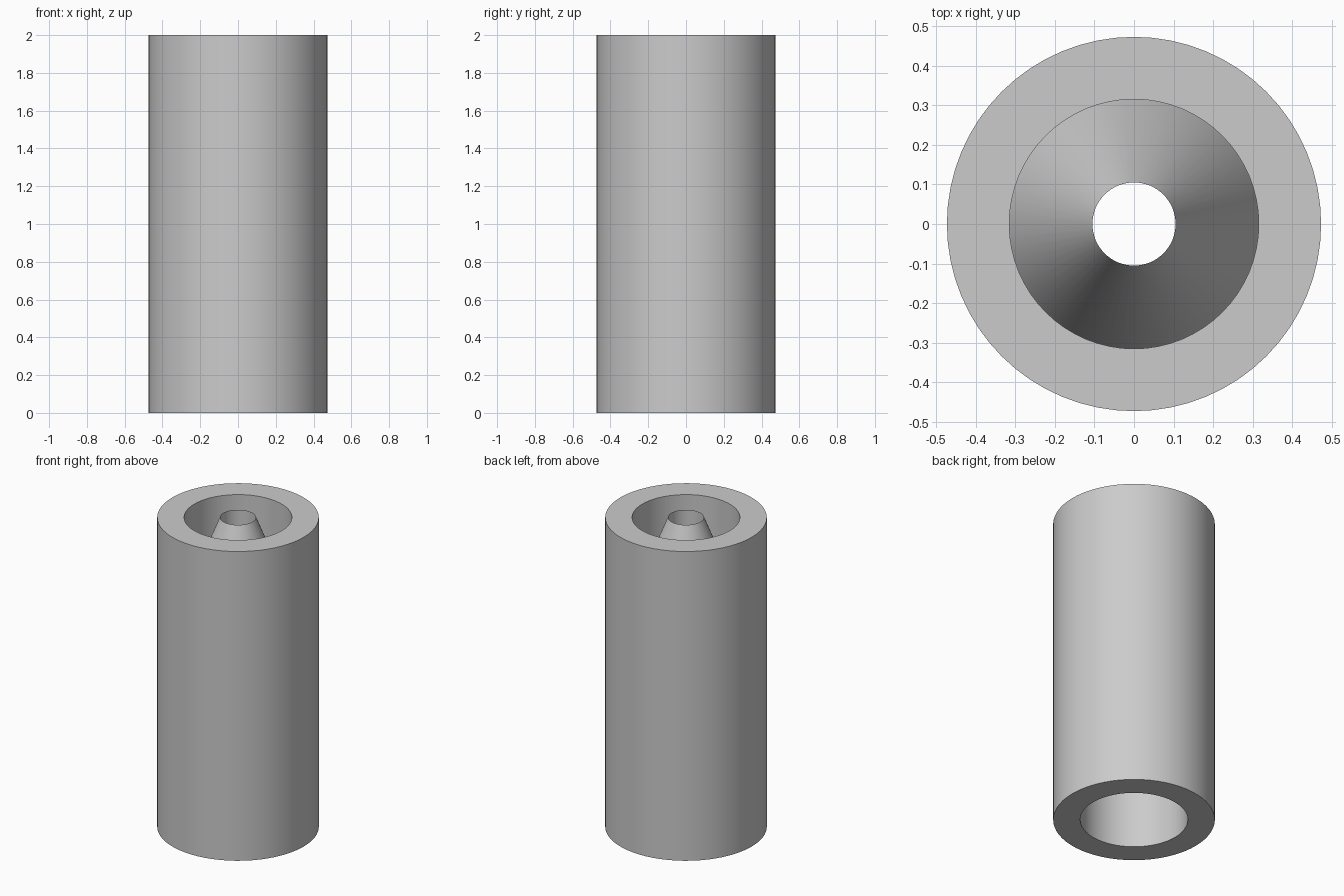
import bpy
import bmesh
import math

cube = bpy.data.objects.get("Cube")
if cube:
    bpy.data.objects.remove(cube, do_unlink=True)

grey = bpy.data.materials.new("light grey")
grey.use_nodes = True
colour = (0.6, 0.6, 0.6, 1)
grey.diffuse_color = colour
grey.node_tree.nodes["Principled BSDF"].inputs["Base Color"].default_value = colour

UNIT = 2 / 38  # the tube is 38 units long
SIDES = 64


def lathe(name, profile):
    """Spin a closed (radius, height) outline around the z axis."""
    bm = bmesh.new()
    rings = []
    for i in range(SIDES):
        a = 2 * math.pi * i / SIDES
        rings.append([bm.verts.new((r * UNIT * math.cos(a), r * UNIT * math.sin(a), z * UNIT))
                      for r, z in profile])
    n = len(profile)
    for i in range(SIDES):
        here, there = rings[i], rings[(i + 1) % SIDES]
        for j in range(n):
            k = (j + 1) % n
            bm.faces.new((here[j], there[j], there[k], here[k]))
    bmesh.ops.recalc_face_normals(bm, faces=bm.faces)
    mesh = bpy.data.meshes.new(name)
    bm.to_mesh(mesh)
    bm.free()
    mesh.materials.append(grey)
    obj = bpy.data.objects.new(name, mesh)
    bpy.context.collection.objects.link(obj)
    bpy.ops.object.select_all(action="DESELECT")
    obj.select_set(True)
    bpy.context.view_layer.objects.active = obj
    bpy.ops.object.shade_smooth_by_angle(angle=math.radians(20))


# Thick tube with an inner nozzle: outer wall, top rim, upper bore,
# cone up to a sharp lip, narrow hole, flat underside, lower bore
lathe("tube_with_nozzle", [
    (9, 0), (9, 38), (6, 38), (6, 28),
    (2, 38), (2, 26), (6, 26), (6, 0),
])
